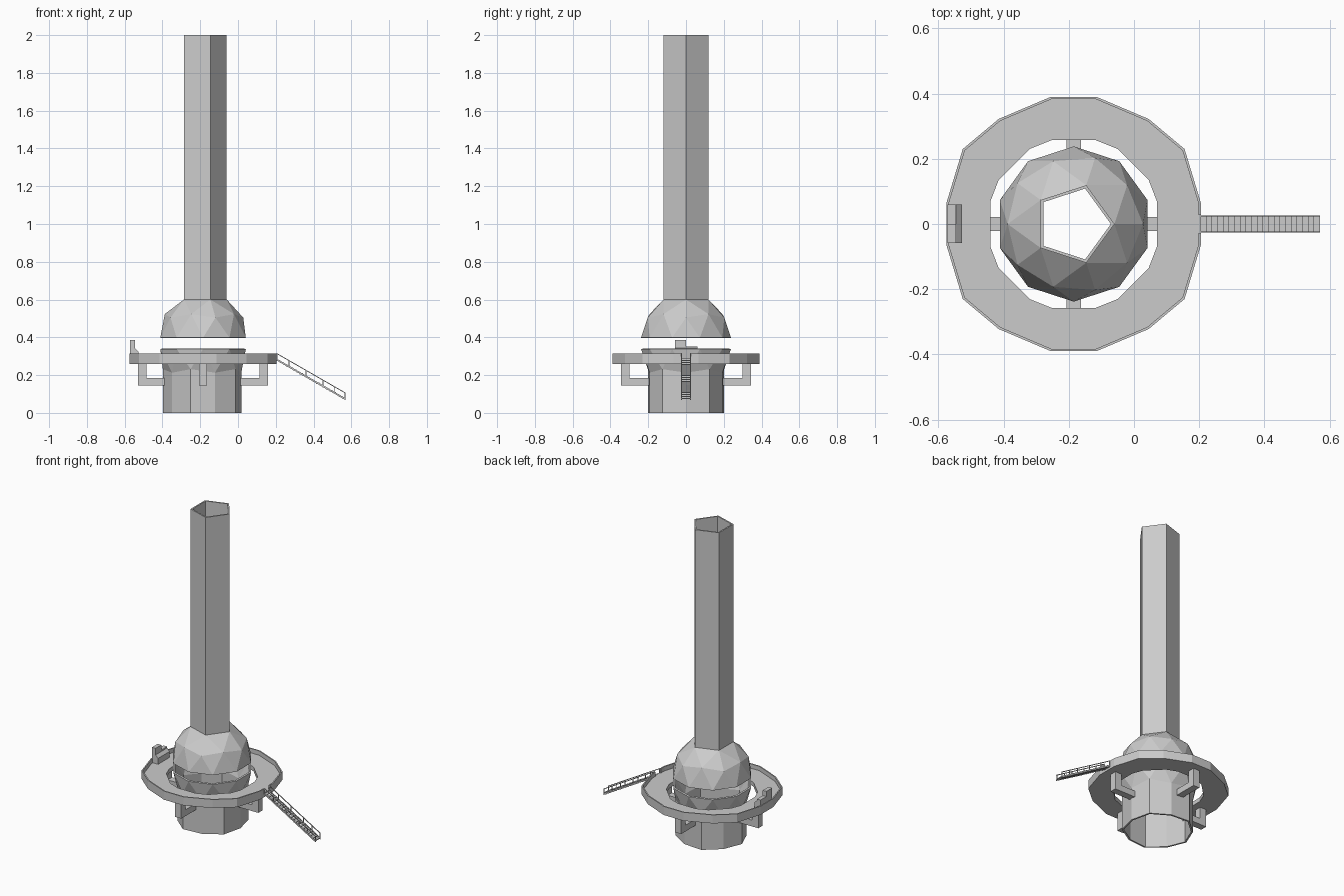
import bpy, bmesh, math

if "Cube" in bpy.data.objects:
    bpy.data.objects.remove(bpy.data.objects["Cube"])

CX = -0.185          # tower axis
R = 0.238            # geodesic shell radius


def finish(bm, name, shell=0):
    bmesh.ops.recalc_face_normals(bm, faces=bm.faces)
    me = bpy.data.meshes.new(name)
    bm.to_mesh(me)
    bm.free()
    ob = bpy.data.objects.new(name, me)
    bpy.context.collection.objects.link(ob)
    if shell:
        mod = ob.modifiers.new("wall", 'SOLIDIFY')
        mod.thickness = shell
        mod.offset = -1
    return ob


def prism(bm, pts, axis_pts):
    """Extrude a polygon: axis_pts(p, side) gives the 3D point on each end."""
    a = [bm.verts.new(axis_pts(p, 0)) for p in pts]
    b = [bm.verts.new(axis_pts(p, 1)) for p in pts]
    bm.faces.new(a)
    bm.faces.new(b[::-1])
    n = len(pts)
    for i in range(n):
        j = (i + 1) % n
        bm.faces.new((a[i], b[i], b[j], a[j]))


def xz_prism(bm, pts, y0, y1):
    prism(bm, pts, lambda p, s: (p[0], (y0, y1)[s], p[1]))


def geodesic_part(name, zc, lo, hi, end_z):
    """Band of an icosphere whose far opening is extruded to end_z."""
    bm = bmesh.new()
    bmesh.ops.create_icosphere(bm, subdivisions=2, radius=R)
    bmesh.ops.delete(bm, geom=[v for v in bm.verts if not lo * R < v.co.z < hi * R],
                     context='VERTS')
    rim = [e for e in bm.edges if e.is_boundary and abs(e.verts[0].co.z) > 0.05]
    ext = bmesh.ops.extrude_edge_only(bm, edges=rim)['geom']
    for v in ext:
        if isinstance(v, bmesh.types.BMVert):
            v.co.z = end_z - zc
    bmesh.ops.translate(bm, verts=bm.verts, vec=(CX, 0, zc))
    return finish(bm, name, 0.011)


geodesic_part("dome_and_stack", 0.398, -0.01, 0.9, 2.0)
geodesic_part("base_cup", 0.338, -0.6, 0.01, 0.0)


# Walkway ring: 16-sided outline from one mirrored quadrant
def full_loop(quad):
    q = quad + [(-x, y) for x, y in quad[::-1]]
    return q + [(-x, -y) for x, y in q]


outer = full_loop([(0.39, 0.065), (0.34, 0.23), (0.23, 0.322), (0.07, 0.39)])
inner = full_loop([(0.255, 0.07), (0.23, 0.135), (0.135, 0.23), (0.065, 0.258)])


def band(bm, loop_a, loop_b, z0, z1, closed):
    rings = [[bm.verts.new((CX + x, y, z)) for x, y in lp]
             for lp, z in ((loop_a, z0), (loop_a, z1), (loop_b, z1), (loop_b, z0))]
    n = len(loop_a)
    for i in range(n if closed else n - 1):
        j = (i + 1) % n
        for k in range(4):
            a, b = rings[k], rings[(k + 1) % 4]
            bm.faces.new((a[i], a[j], b[j], b[i]))
    if not closed:
        bm.faces.new([r[0] for r in rings])
        bm.faces.new([r[-1] for r in rings][::-1])


bm = bmesh.new()
band(bm, outer, inner, 0.26, 0.287, True)
finish(bm, "walkway_floor")

# Thin parapet, open where the stairs arrive
bm = bmesh.new()
path = [(0.39, 0.027)] + outer + [(0.39, -0.027)]
lip = [(x * 0.981, y * (0.981 if abs(y) > 0.03 else 1)) for x, y in path]
band(bm, path, lip, 0.26, 0.315, False)
finish(bm, "walkway_parapet")

# Four L-shaped brackets
profile = [(0.195, 0.145), (0.345, 0.145), (0.345, 0.262), (0.30, 0.262),
           (0.30, 0.185), (0.195, 0.185)]
for i in range(4):
    bm = bmesh.new()
    xz_prism(bm, profile, -0.022, 0.022)
    ob = finish(bm, f"bracket_{i + 1}")
    ob.location.x = CX
    ob.rotation_euler.z = i * math.pi / 2

# Control console: low half and tall half
for name, top, y0, y1 in (("console_tall", 0.385, -0.058, 0.0),
                          ("console_low", 0.352, 0.0, 0.06)):
    bm = bmesh.new()
    xz_prism(bm, [(-0.572, 0.28), (-0.528, 0.28), (-0.528, 0.325),
                  (-0.546, 0.343), (-0.546, top), (-0.572, top)], y0, y1)
    finish(bm, name)

# Stairs: treads, stringers, handrails and posts
X0, X1 = 0.205, 0.57


def slope(x):
    return 0.282 - (x - X0) * 0.21 / (X1 - X0)


bm = bmesh.new()
N = 21
step = (X1 - X0) / N
for i in range(N):
    x = X0 + i * step
    z = slope(x + step / 2)
    xz_prism(bm, [(x, z - 0.003), (x + step, z - 0.003),
                  (x + step, z + 0.003), (x, z + 0.003)], -0.025, 0.025)
finish(bm, "stair_treads")

for side in (-1, 1):
    bm = bmesh.new()
    y0, y1 = side * 0.0225, side * 0.0265
    for dz, h in ((-0.005, 0.01), (0.03, 0.005)):
        xz_prism(bm, [(X0, slope(X0) + dz), (X1, slope(X1) + dz),
                      (X1, slope(X1) + dz + h), (X0, slope(X0) + dz + h)], y0, y1)
    for x in (0.207, 0.27, 0.36, 0.45, 0.51, 0.567):
        z = slope(x)
        xz_prism(bm, [(x - 0.002, z), (x + 0.002, z),
                      (x + 0.002, z + 0.032), (x - 0.002, z + 0.032)], y0, y1)
    finish(bm, "stair_rail_" + ("right" if side > 0 else "left"))
